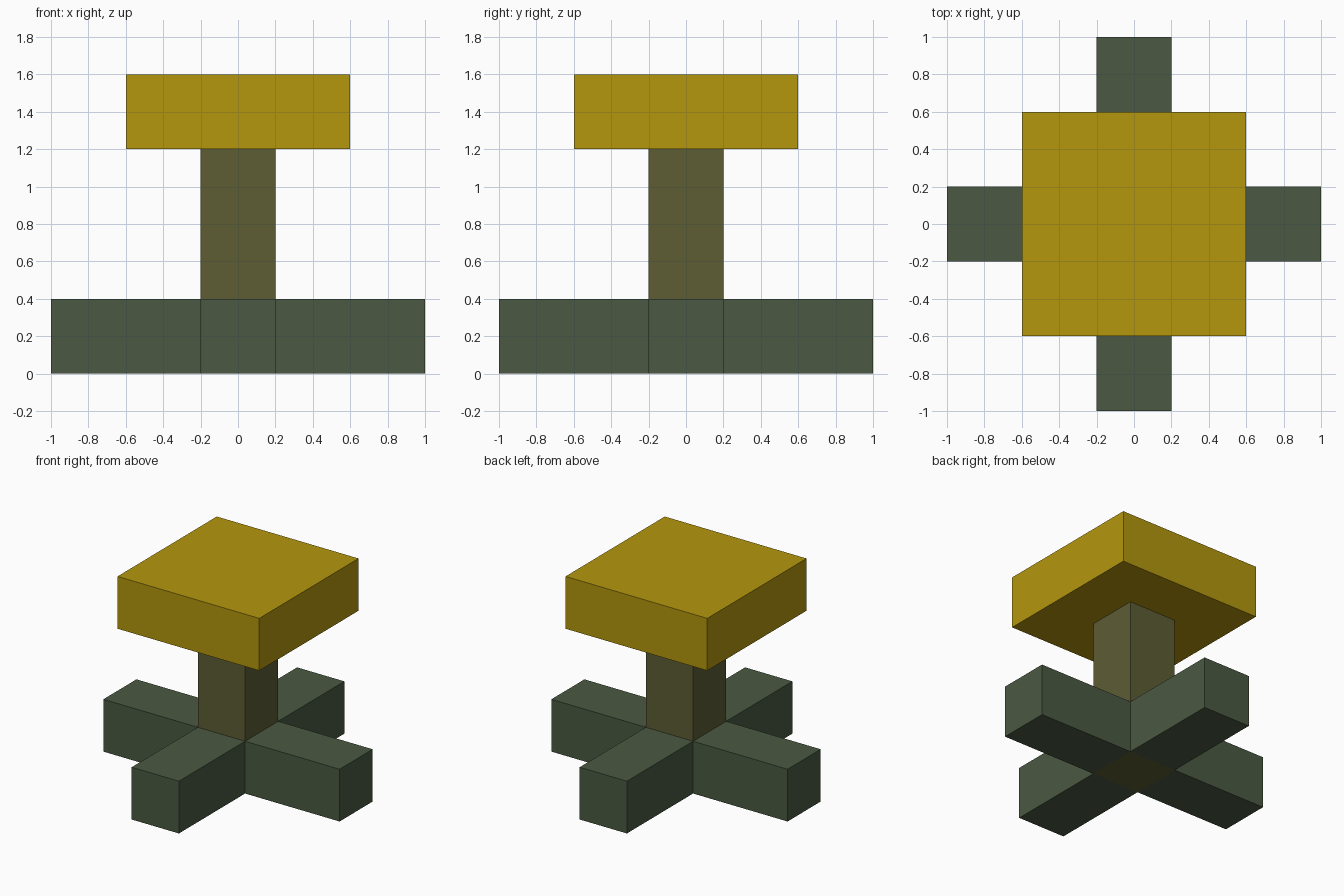
import bpy
from math import radians
from mathutils import Matrix, Vector

cube = bpy.data.objects.get("Cube")
if cube:
    bpy.data.objects.remove(cube, do_unlink=True)


def material(name, rgb):
    mat = bpy.data.materials.new(name)
    mat.use_nodes = True
    mat.diffuse_color = (*rgb, 1)
    mat.node_tree.nodes["Principled BSDF"].inputs["Base Color"].default_value = (*rgb, 1)
    return mat


def box(name, size, base, mat, turn=0):
    """Box standing on the point base, then turned about the z axis."""
    bpy.ops.mesh.primitive_cube_add(size=1)
    obj = bpy.context.object
    obj.name = name
    centre = Vector(base) + Vector((0, 0, size[2] / 2))
    obj.data.transform(Matrix.Rotation(radians(turn), 4, "Z")
                       @ Matrix.Translation(centre) @ Matrix.Diagonal((*size, 1)))
    obj.data.materials.append(mat)
    return obj


green = material("dark green", (0.069, 0.100, 0.054))
olive = material("olive brown", (0.109, 0.109, 0.036))
yellow = material("mustard yellow", (0.456, 0.309, 0.004))

# Four arms of the cross-shaped foot, around the post
for i, side in enumerate(("left", "back", "right", "front")):
    box(f"{side}_foot", (0.8, 0.4, 0.4), (0.6, 0, 0), green, 90 * i)

# Post running from the ground up to the top block
box("post", (0.4, 0.4, 1.2), (0, 0, 0), olive)

# Square top block
box("top_block", (1.2, 1.2, 0.4), (0, 0, 1.2), yellow)
